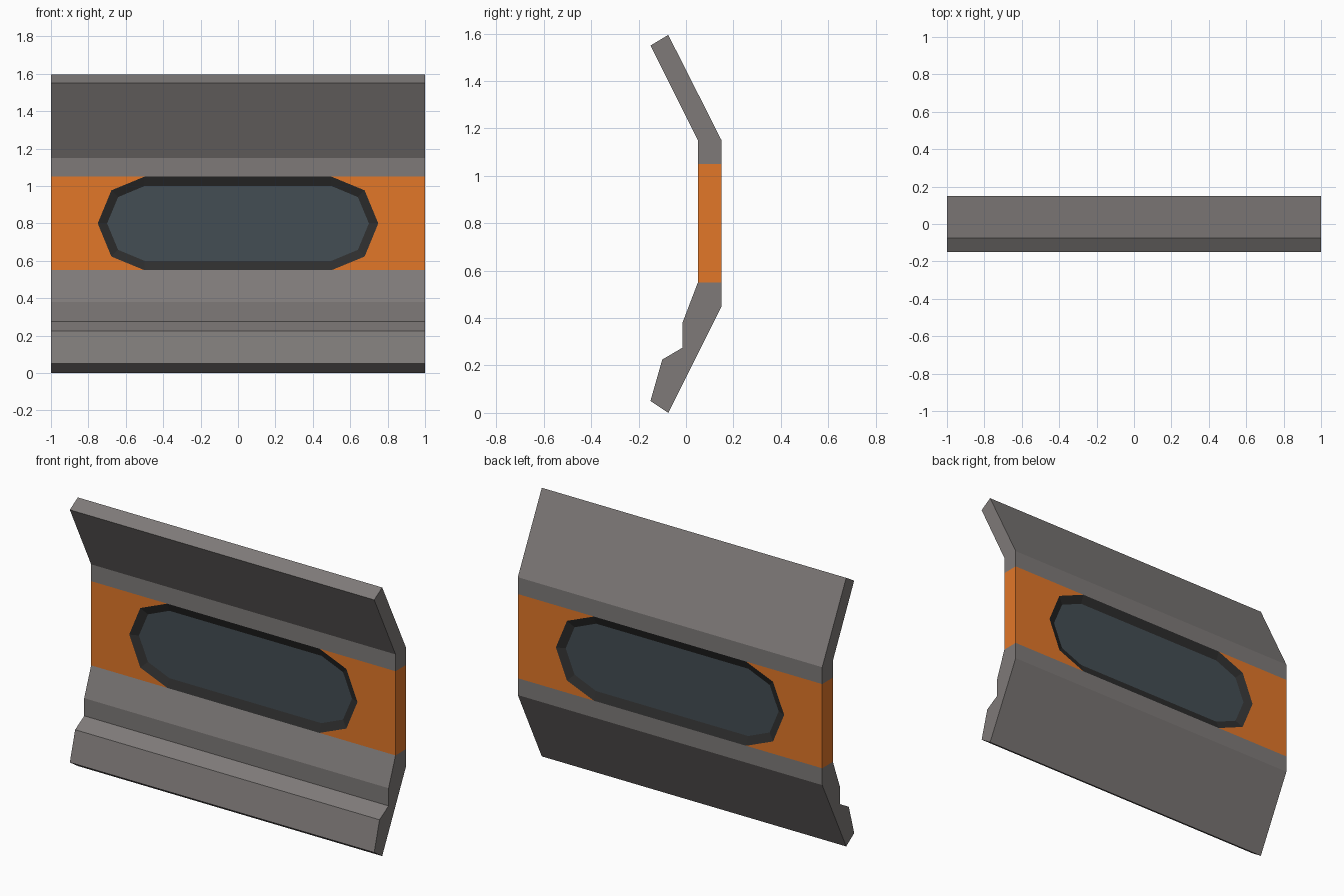
import bpy, bmesh
from mathutils import Vector

if "Cube" in bpy.data.objects:
    bpy.data.objects.remove(bpy.data.objects["Cube"])


def material(name, color):
    m = bpy.data.materials.new(name)
    m.diffuse_color = (*color, 1)
    m.use_nodes = True
    m.node_tree.nodes["Principled BSDF"].inputs["Base Color"].default_value = m.diffuse_color
    return m


GREY = material("wall_grey", (0.21, 0.195, 0.19))
ORANGE = material("panel_orange", (0.76, 0.185, 0.022))
DARK = material("frame_dark", (0.027, 0.027, 0.027))
GLASS = material("window_glass", (0.056, 0.075, 0.088))


def finish(name, bm, mat, hidden):
    """Orient the closed solid, drop faces buried between parts, make the object."""
    bmesh.ops.recalc_face_normals(bm, faces=bm.faces)
    bm.normal_update()
    buried = [f for f in bm.faces if hidden(f)]
    bmesh.ops.delete(bm, geom=buried, context='FACES')
    me = bpy.data.meshes.new(name)
    bm.to_mesh(me)
    bm.free()
    me.materials.append(mat)
    ob = bpy.data.objects.new(name, me)
    bpy.context.collection.objects.link(ob)
    return ob


def prism(name, points, direction, mat, hidden):
    bm = bmesh.new()
    face = bm.faces.new([bm.verts.new(p) for p in points])
    ext = bmesh.ops.extrude_face_region(bm, geom=[face], use_keep_orig=True)
    verts = [g for g in ext["geom"] if isinstance(g, bmesh.types.BMVert)]
    bmesh.ops.translate(bm, verts=verts, vec=Vector(direction))
    return finish(name, bm, mat, hidden)


def on_level(z):
    return lambda f: all(abs(v.co.z - z) < 1e-4 for v in f.verts)


# Upper and lower wall sections, profiles in (y, z) run along x
upper = [(0.05, 1.05), (0.05, 1.15), (-0.15, 1.55), (-0.075, 1.595), (0.15, 1.15), (0.15, 1.05)]
lower = [(0.05, 0.55), (-0.015, 0.38), (-0.015, 0.275), (-0.10, 0.225), (-0.15, 0.05),
         (-0.075, 0.0), (0.15, 0.45), (0.15, 0.55)]
for name, prof, seam in (("upper_wall", upper, 1.05), ("lower_wall", lower, 0.55)):
    prism(name, [(-1, y, z) for y, z in prof], (2, 0, 0), GREY, on_level(seam))

# Window outlines: right half (x, z offset from window centre), mirrored to the left
ZC = 0.8
outer_half = [(0.5, -0.25), (0.677, -0.177), (0.75, 0), (0.677, 0.177), (0.5, 0.25)]
inner_half = [(0.5, -0.2), (0.641, -0.141), (0.7, 0), (0.641, 0.141), (0.5, 0.2)]


def ring(half, y):
    full = half + [(-x, z) for x, z in reversed(half)]
    return [(x, y, ZC + z) for x, z in full]


# Orange side panels that fit around the window
for name, s in (("right_panel", 1), ("left_panel", -1)):
    pts = [(s * x, 0.05, ZC + z) for x, z in outer_half + [(1, 0.25), (1, -0.25)]]
    prism(name, pts, (0, 0.1, 0), ORANGE,
          lambda f: abs(f.normal.y) < 0.1 and abs(f.calc_center_median().x) < 0.99)

# Window frame: bevelled front and back rims
bm = bmesh.new()
rings = [[bm.verts.new(p) for p in ring(half, y)] for half, y in
         ((outer_half, 0.05), (inner_half, 0.07), (inner_half, 0.13), (outer_half, 0.15))]
for a, b in zip(rings, rings[1:] + rings[:1]):
    for i in range(len(a)):
        j = (i + 1) % len(a)
        bm.faces.new((a[i], a[j], b[j], b[i]))
finish("window_frame", bm, DARK, lambda f: abs(f.normal.y) < 0.1)

# Window glass, seen from both sides
prism("window_glass", ring(inner_half, 0.07), (0, 0.06, 0), GLASS,
      lambda f: abs(f.normal.y) < 0.1)
